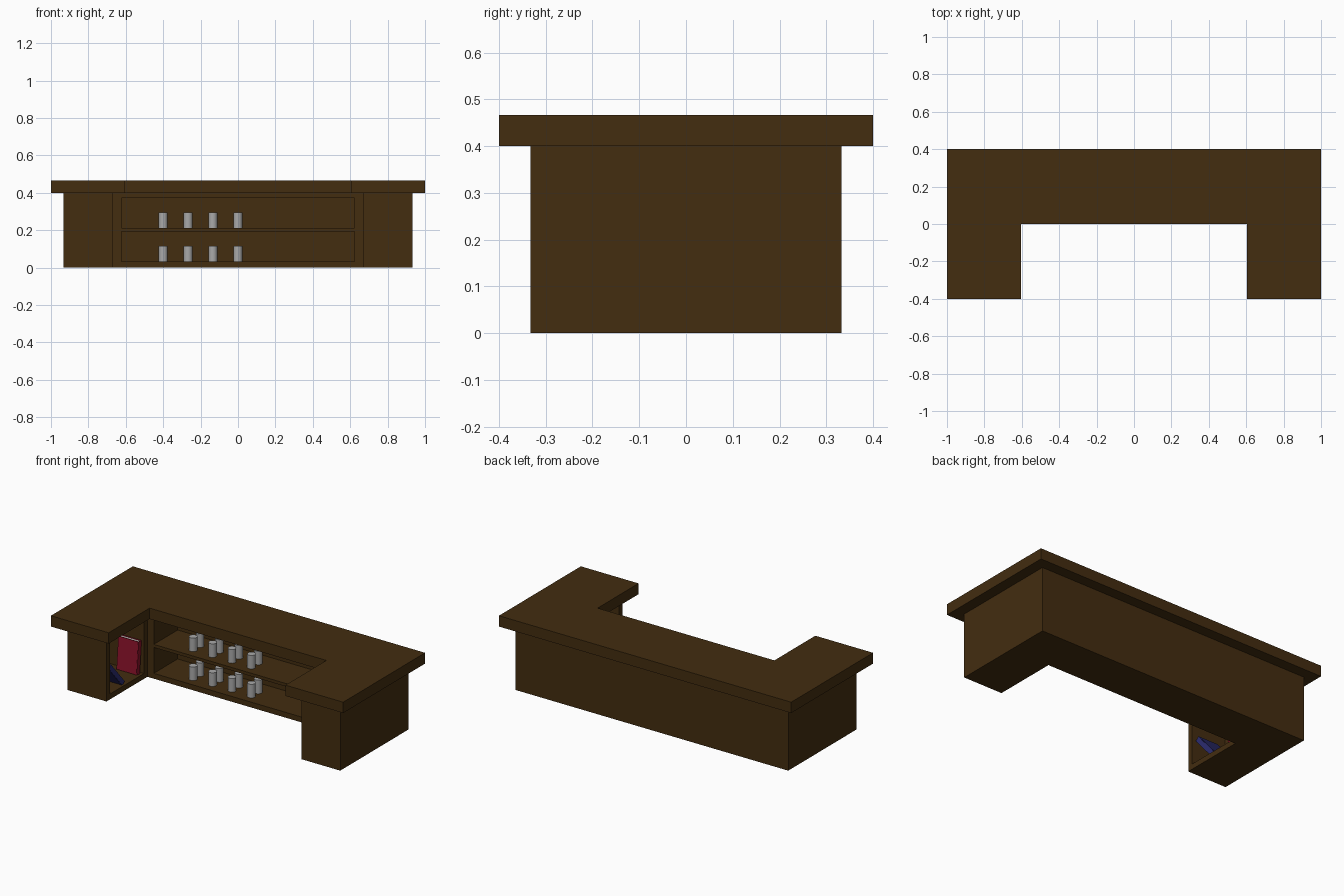
import bpy, bmesh
from math import radians
from mathutils import Matrix, Vector

old = bpy.data.objects.get("Cube")
if old:
    bpy.data.objects.remove(old, do_unlink=True)


def material(name, rgb):
    m = bpy.data.materials.new(name)
    m.use_nodes = True
    m.diffuse_color = (*rgb, 1)
    m.node_tree.nodes["Principled BSDF"].inputs["Base Color"].default_value = (*rgb, 1)
    return m


wood = material("dark wood", (0.056, 0.026, 0.005))
grey = material("cup grey", (0.4, 0.4, 0.4))
red = material("book red", (0.25, 0.006, 0.022))
blue = material("book blue", (0.025, 0.025, 0.16))
paper = material("paper white", (0.75, 0.73, 0.68))


def finish(name, bm, *mats):
    bmesh.ops.recalc_face_normals(bm, faces=bm.faces)
    me = bpy.data.meshes.new(name)
    bm.to_mesh(me)
    bm.free()
    for m in mats:
        me.materials.append(m)
    ob = bpy.data.objects.new(name, me)
    bpy.context.collection.objects.link(ob)
    return ob


def add_box(bm, lo, hi, index=0):
    lo, hi = Vector(lo), Vector(hi)
    mat = Matrix.Translation((lo + hi) / 2) @ Matrix.Diagonal((*(hi - lo), 1))
    verts = bmesh.ops.create_cube(bm, size=1, matrix=mat)["verts"]
    for f in {f for v in verts for f in v.link_faces}:
        f.material_index = index


def u_block(name, outer_x, inner_x, front, inner_y, back, z0, z1):
    """U-shaped plan extruded upward, open toward the front."""
    half = [(inner_x, inner_y), (inner_x, front), (outer_x, front), (outer_x, back)]
    plan = half + [(-x, y) for x, y in reversed(half)]
    bm = bmesh.new()
    face = bm.faces.new([bm.verts.new((x, y, z0)) for x, y in plan])
    new = bmesh.ops.extrude_face_region(bm, geom=[face])["geom"]
    bmesh.ops.translate(bm, vec=(0, 0, z1 - z0),
                        verts=[v for v in new if isinstance(v, bmesh.types.BMVert)])
    return finish(name, bm, wood)


# Counter top and body
u_block("counter_top", 1, 0.605, -0.4, 0, 0.4, 0.4, 0.467)
body = u_block("counter_body", 0.933, 0.667, -0.333, 0.067, 0.333, 0, 0.4)

# Recesses: two long shelves at the back, one niche in each wing
shelf_floors = (0.033, 0.212)
bm = bmesh.new()
for z in shelf_floors:
    add_box(bm, (-0.623, 0.0, z), (0.623, 0.3, z + 0.16))
for s in (-1, 1):
    xs = sorted((s * 0.64, s * 0.9))
    add_box(bm, (xs[0], -0.3, 0.033), (xs[1], 0.033, 0.367))
cutter = finish("recess_cutter", bm, wood)
cutter.hide_render = True
mod = body.modifiers.new("recesses", 'BOOLEAN')
mod.operation = 'DIFFERENCE'
mod.solver = 'EXACT'
mod.object = cutter
bpy.context.view_layer.objects.active = body
bpy.ops.object.modifier_apply(modifier=mod.name)
bpy.data.objects.remove(cutter, do_unlink=True)

# Cups in two rows on each shelf
for level, z in zip(("lower", "upper"), shelf_floors):
    bm = bmesh.new()
    for col in range(4):
        for y in (0.133, 0.2):
            place = Matrix.Translation((-0.4 + col * 0.133, y, z + 0.042))
            bmesh.ops.create_cone(bm, cap_ends=True, segments=16, radius1=0.024,
                                  radius2=0.024, depth=0.084, matrix=place)
    cups = finish(level + "_shelf_cups", bm, grey)
    bpy.ops.object.select_all(action='DESELECT')
    cups.select_set(True)
    bpy.context.view_layer.objects.active = cups
    bpy.ops.object.shade_smooth_by_angle(angle=radians(40))


def book(name, cover, side, y, tilt):
    """Upright book resting on the niche floor, leaning about its lower edge."""
    w, t, h, c = 0.068, 0.014, 0.2, 0.004
    bm = bmesh.new()
    for s in (-1, 1):
        add_box(bm, (-w, s * t - c / 2, 0), (w, s * t + c / 2, h))
    add_box(bm, (-side * w - c / 2, -t, 0), (-side * w + c / 2, t, h))
    add_box(bm, (-w + c, -t, c), (w - c, t, h - c), 1)
    ob = finish(name, bm, cover, paper)
    ob.location = (side * 0.752, y, 0.036)
    ob.rotation_euler.x = radians(tilt)


# Leaning books in both wing niches
for label, side in (("right", -1), ("left", 1)):
    book(label + "_red_book", red, side, 0.0, -5)
    book(label + "_blue_book", blue, side, -0.145, 41)
